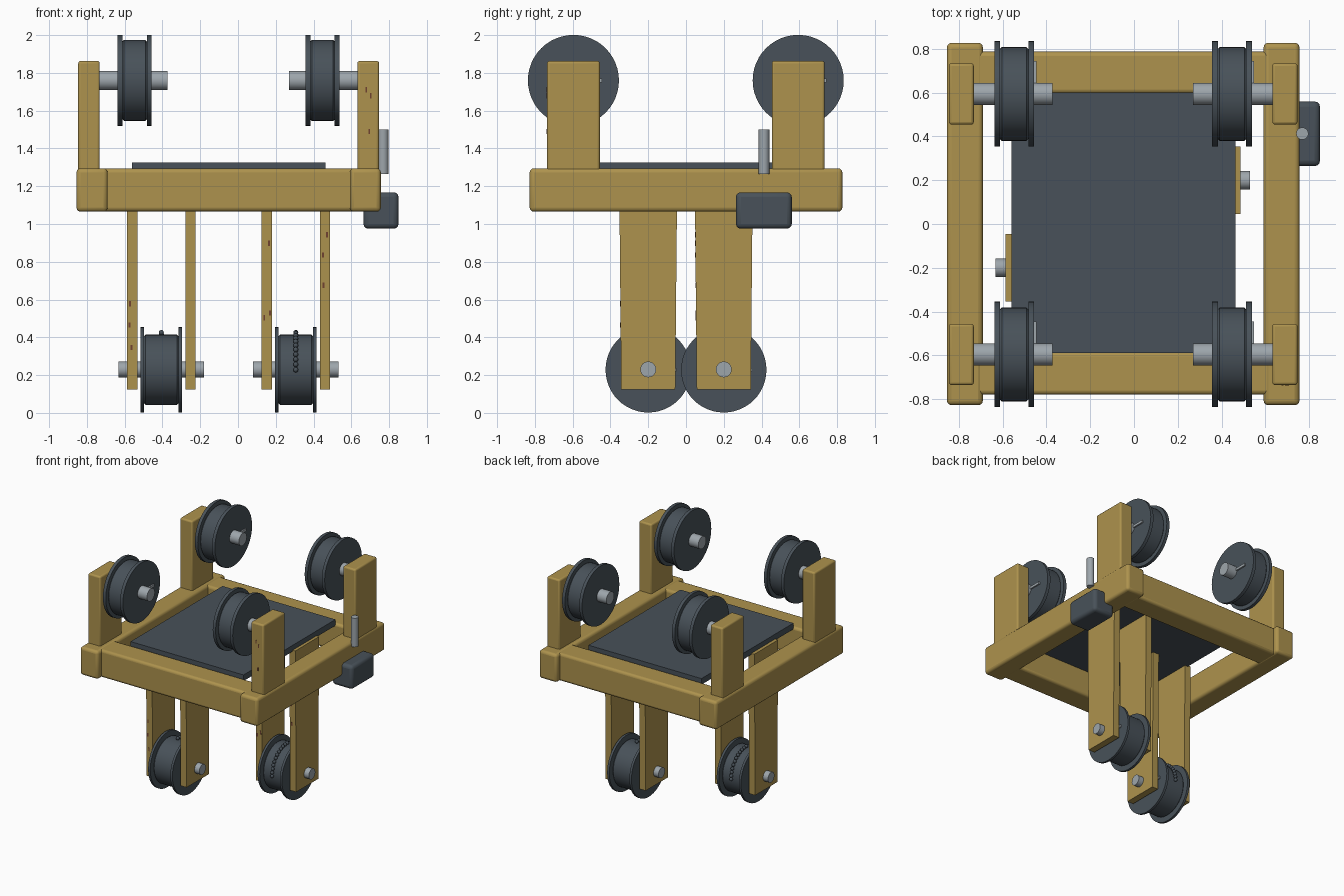
import bpy, bmesh, math, random
from mathutils import Matrix, Vector

if "Cube" in bpy.data.objects:
    bpy.data.objects.remove(bpy.data.objects["Cube"])

random.seed(4)


def material(name, rgb):
    m = bpy.data.materials.new(name)
    m.diffuse_color = (*rgb, 1)
    m.use_nodes = True
    m.node_tree.nodes["Principled BSDF"].inputs["Base Color"].default_value = m.diffuse_color
    return m


YELLOW = material("worn yellow paint", (0.42, 0.29, 0.075))
SLATE = material("dark slate metal", (0.065, 0.083, 0.100))
STEEL = material("pale steel", (0.34, 0.38, 0.41))
RUST = material("rust", (0.16, 0.055, 0.03))


def finish(name, bm, mat, bevel=0, smooth=True):
    bmesh.ops.recalc_face_normals(bm, faces=bm.faces)
    me = bpy.data.meshes.new(name)
    bm.to_mesh(me)
    bm.free()
    ob = bpy.data.objects.new(name, me)
    bpy.context.collection.objects.link(ob)
    me.materials.append(mat)
    if bevel:
        mod = ob.modifiers.new("rounded edges", 'BEVEL')
        mod.width, mod.segments = bevel, 3
    if smooth:
        bpy.ops.object.select_all(action='DESELECT')
        ob.select_set(True)
        bpy.context.view_layer.objects.active = ob
        bpy.ops.object.shade_smooth_by_angle(angle=math.radians(35))
    return ob


def box(name, x, y, z, mat, bevel=0, taper=0):
    """Box from (min, max) ranges; taper narrows the bottom in y."""
    bm = bmesh.new()
    lo, hi = Vector((x[0], y[0], z[0])), Vector((x[1], y[1], z[1]))
    bmesh.ops.create_cube(bm, size=1)
    mid = (lo + hi) / 2
    for v in bm.verts:
        low = v.co.z < 0
        v.co = Vector([mid[i] + v.co[i] * (hi[i] - lo[i]) for i in range(3)])
        if low:
            v.co.y += taper if v.co.y < mid.y else -taper
    return finish(name, bm, mat, bevel, bevel > 0)


def lathe_x(name, profile, centre, mat, n=48):
    """Revolve (x, radius) points around the x axis and cap the ends."""
    bm = bmesh.new()
    rings = [[bm.verts.new((px, centre[0] + r * math.cos(2 * math.pi * k / n),
                            centre[1] + r * math.sin(2 * math.pi * k / n)))
              for k in range(n)] for px, r in profile]
    for a, b in zip(rings, rings[1:]):
        for k in range(n):
            bm.faces.new((a[k], a[(k + 1) % n], b[(k + 1) % n], b[k]))
    bm.faces.new(rings[0])
    bm.faces.new(rings[-1])
    return finish(name, bm, mat)


def spool(name, x0, x1, y, z, r_flange, r_drum, t):
    """Flanged drum with a small radial pin on its right face."""
    lathe_x(name, [(x0, r_flange), (x0 + t, r_flange), (x0 + t, r_drum - 0.008),
                   (x0 + t + 0.008, r_drum), (x1 - t - 0.008, r_drum),
                   (x1 - t, r_drum - 0.008), (x1 - t, r_flange), (x1, r_flange)],
            (y, z), SLATE)
    box(name + "_pin", (x1 - 0.005, x1 + 0.011), (y, y + 0.15),
        (z - 0.01, z + 0.01), STEEL)


def axle(name, x0, x1, y, z, r):
    lathe_x(name, [(x0, r), (x1, r)], (y, z), STEEL, 24)


# Rectangular frame: two long side rails and two cross rails
FZ = (1.065, 1.295)
box("left_side_rail", (-0.855, -0.69), (-0.828, 0.828), FZ, YELLOW, 0.022)
box("right_side_rail", (0.592, 0.756), (-0.828, 0.828), FZ, YELLOW, 0.022)
box("front_cross_rail", (-0.75, 0.65), (-0.78, -0.585), (1.067, 1.293), YELLOW, 0.02)
box("back_cross_rail", (-0.75, 0.65), (0.595, 0.787), (1.067, 1.293), YELLOW, 0.02)

# Deck plate
box("deck_plate", (-0.56, 0.463), (-0.59, 0.6), (1.275, 1.325), SLATE)

# Upper spools, each on a stub axle carried by a corner post
for fb, y in (("front", -0.596), ("back", 0.594)):
    py = (y - 0.14, y + 0.14)
    box(fb + "_left_post", (-0.846, -0.732), py, (1.27, 1.863), YELLOW, 0.013)
    box(fb + "_right_post", (0.632, 0.747), py, (1.27, 1.863), YELLOW, 0.013)
    for side, x, ax in (("left", -0.638, (-0.74, -0.372)),
                        ("right", 0.357, (0.27, 0.64))):
        spool(f"{fb}_{side}_upper_spool", x, x + 0.181, y, 1.76, 0.241, 0.214, 0.026)
        axle(f"{fb}_{side}_upper_axle", *ax, y, 1.76, 0.051)

# Lower spools hung between pairs of long hanger arms
for side, cx, y, way in (("left", -0.406, -0.2, 1), ("right", 0.306, 0.2, -1)):
    spool(side + "_lower_spool", cx - 0.11, cx + 0.11, y, 0.228, 0.226, 0.186, 0.019)
    axle(side + "_lower_axle", cx - 0.226, cx + 0.225, y, 0.23, 0.042)
    for tag, d in (("outer", -0.154), ("inner", 0.154)):
        box(f"{side}_{tag}_hanger", (cx + d - 0.027, cx + d + 0.027),
            (y - 0.154, y + 0.154), (0.125, 1.285), YELLOW, 0, 0.011)
    # Row of chain links lying on a quarter of the drum
    bm = bmesh.new()
    for i in range(12):
        a = math.pi / 2 * i / 11
        p = Vector((cx, y + way * 0.197 * math.cos(a), 0.228 + 0.197 * math.sin(a)))
        bmesh.ops.create_uvsphere(bm, u_segments=10, v_segments=6, radius=0.014,
                                  matrix=Matrix.Translation(p))
    finish(side + "_chain", bm, SLATE)

# Control box and lever on the right side
box("control_box", (0.664, 0.85), (0.264, 0.56), (0.975, 1.168), SLATE, 0.026)
bm = bmesh.new()
bmesh.ops.create_cone(bm, cap_ends=True, segments=20, radius1=0.028, radius2=0.028,
                      depth=0.237, matrix=Matrix.Translation((0.769, 0.413, 1.382)))
finish("control_lever", bm, STEEL)

# A few thin rust chips on the front edges of hangers and the right front post
for i, (x, y, z0, z1) in enumerate(((-0.56, -0.354, 0.3, 1.0), (0.46, 0.046, 0.3, 1.0),
                                    (0.153, 0.046, 0.4, 1.0), (0.69, -0.736, 1.35, 1.8))):
    for k in range(3):
        z, dx = random.uniform(z0, z1), random.uniform(-0.018, 0.018)
        fy = y + (1.285 - z) / 1.16 * 0.011 if i < 3 else y
        box(f"rust_chip_{i}_{k}", (x + dx - 0.005, x + dx + 0.005), (fy - 0.002, fy + 0.003),
            (z - 0.014, z + 0.014), RUST)
